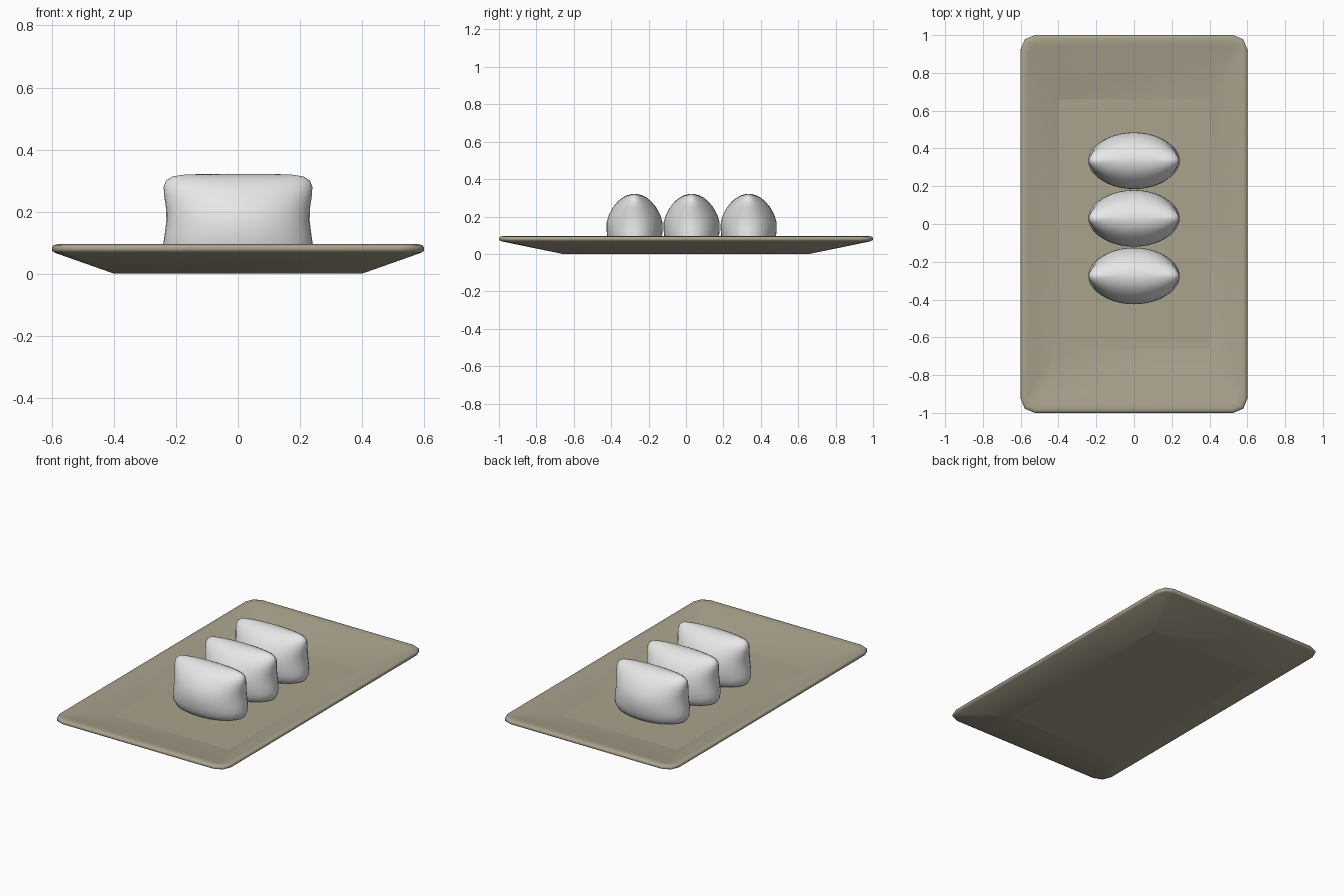
import bpy, bmesh, math

if "Cube" in bpy.data.objects:
    bpy.data.objects.remove(bpy.data.objects["Cube"])


def material(name, rgb):
    m = bpy.data.materials.new(name)
    m.diffuse_color = (*rgb, 1)
    m.use_nodes = True
    m.node_tree.nodes["Principled BSDF"].inputs["Base Color"].default_value = m.diffuse_color
    return m


STONE = material("stone_beige", (0.40, 0.36, 0.265))
WHITE = material("rice_white", (0.80, 0.80, 0.80))


def loft(name, rings, mat, flat_caps):
    """Skin a stack of equal-length rings and cap both ends."""
    bm = bmesh.new()
    loops = [[bm.verts.new(p) for p in ring] for ring in rings]
    n = len(loops[0])
    for a, b in zip(loops, loops[1:]):
        for i in range(n):
            j = (i + 1) % n
            bm.faces.new((a[i], a[j], b[j], b[i])).smooth = True
    for cap in (loops[0][::-1], loops[-1]):
        bm.faces.new(cap).smooth = not flat_caps
    bmesh.ops.remove_doubles(bm, verts=bm.verts, dist=0.0005)
    bmesh.ops.recalc_face_normals(bm, faces=bm.faces)
    mesh = bpy.data.meshes.new(name)
    bm.to_mesh(mesh)
    bm.free()
    mesh.materials.append(mat)
    ob = bpy.data.objects.new(name, mesh)
    bpy.context.collection.objects.link(ob)
    return ob


def rounded_rect(hx, hy, r, z):
    pts = []
    for k, (sx, sy) in enumerate(((1, 1), (-1, 1), (-1, -1), (1, -1))):
        for s in range(3):
            t = math.radians(90 * k + 45 * s)
            pts.append((sx * (hx - r) + r * math.cos(t),
                        sy * (hy - r) + r * math.sin(t), z))
    return pts


def ellipse(a, b, z, n=40):
    return [(a * math.cos(2 * math.pi * i / n),
             b * math.sin(2 * math.pi * i / n), z) for i in range(n)]


# Serving plate: flared underside, rounded rim, sloping inside, flat floor
plate_rings = [(0.40, 0.66, 0, 0), (0.59, 0.985, 0.07, 0.067),
               (0.60, 1.0, 0.075, 0.074), (0.60, 1.0, 0.075, 0.085),
               (0.594, 0.994, 0.07, 0.092), (0.58, 0.98, 0.06, 0.095),
               (0.56, 0.945, 0.045, 0.09), (0.40, 0.66, 0, 0.03)]
loft("plate", [rounded_rect(*r) for r in plate_rings], STONE, True)

# Three pillow-shaped rice pieces: half length, half width, height
rice_rings = [(0.19, 0.105, 0.022), (0.225, 0.125, 0.037), (0.24, 0.137, 0.06),
              (0.242, 0.146, 0.09), (0.236, 0.15, 0.13), (0.231, 0.149, 0.17),
              (0.232, 0.137, 0.21), (0.238, 0.115, 0.25), (0.24, 0.09, 0.28),
              (0.232, 0.066, 0.30), (0.212, 0.042, 0.313),
              (0.175, 0.02, 0.319), (0.12, 0.006, 0.321)]
for i, y in enumerate((-0.275, 0.03, 0.335)):
    ob = loft(f"rice_piece_{i + 1}", [ellipse(*r) for r in rice_rings], WHITE, False)
    ob.location.y = y
